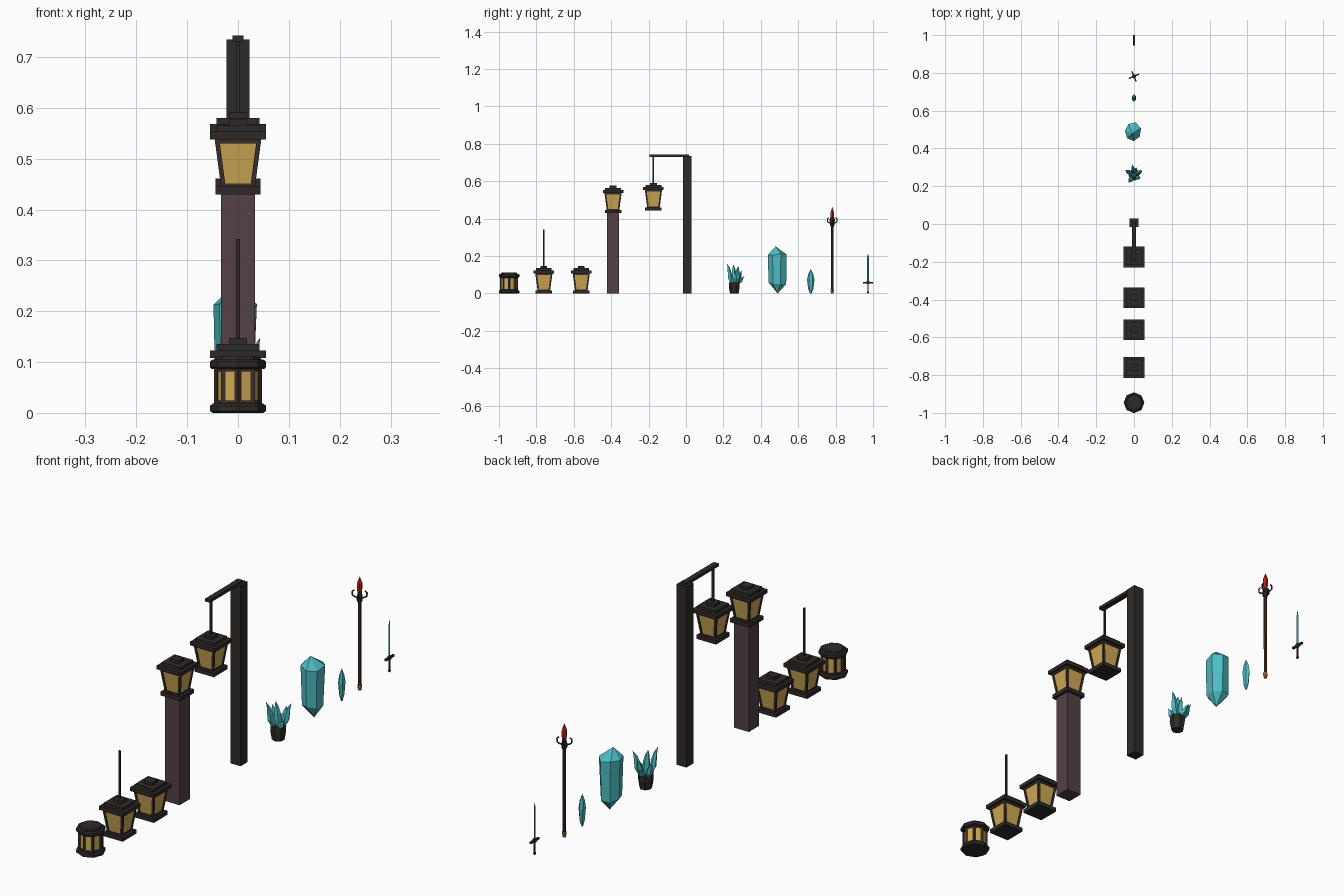
import bpy, math, random
from math import sin, cos, pi

if "Cube" in bpy.data.objects:
    bpy.data.objects.remove(bpy.data.objects["Cube"])

random.seed(4)

def mat(name, col):
    m = bpy.data.materials.new(name)
    m.diffuse_color = (*col, 1)
    m.use_nodes = True
    m.node_tree.nodes["Principled BSDF"].inputs["Base Color"].default_value = m.diffuse_color
    return m

IRON = mat("iron", (.028, .023, .021))
FRAME = mat("frame", (.045, .027, .024))
GLASS = mat("glass", (.62, .40, .09))
STONE = mat("stone", (.085, .052, .058))
TEAL = mat("teal", (.075, .50, .54))
WOOD = mat("wood", (.07, .03, .015))
BRASS = mat("brass", (.40, .22, .05))
RED = mat("red", (.5, .018, .01))


def loft(name, rings, n, m, rot=0, jitter=0):
    """Stack of horizontal n-gon rings (x, y, z, rx, ry); radius 0 makes a point."""
    verts, faces, idx = [], [], []
    for x, y, z, rx, ry in rings:
        if rx == 0:
            idx.append([len(verts)] * n)
            verts.append((x, y, z))
            continue
        idx.append(list(range(len(verts), len(verts) + n)))
        for k in range(n):
            a = rot + 2 * pi * k / n
            s = 1 + random.uniform(-jitter, 0)
            verts.append((x + rx * s * cos(a), y + ry * s * sin(a),
                          z + random.uniform(-1, 1) * jitter * .08))
    for a, b in zip(idx, idx[1:]):
        for k in range(n):
            j = (k + 1) % n
            f = list(dict.fromkeys((a[k], a[j], b[j], b[k])))
            if len(f) > 2:
                faces.append(f)
    if rings[0][3]:
        faces.append(idx[0][::-1])
    if rings[-1][3]:
        faces.append(idx[-1])
    me = bpy.data.meshes.new(name)
    me.from_pydata(verts, [], faces)
    me.materials.append(m)
    ob = bpy.data.objects.new(name, me)
    bpy.context.collection.objects.link(ob)
    return ob


def block(name, x, y, z0, z1, hx, hy, m, top=1):
    r = math.sqrt(2)
    return loft(name, [(x, y, z0, hx * r, hy * r), (x, y, z1, hx * r * top, hy * r * top)],
                4, m, pi / 4)


def turned(name, x, y, profile, n, m, rot=0):
    return loft(name, [(x, y, z, r, r) for z, r in profile], n, m, rot)


def lantern(name, y, z):
    block(name + "_base", 0, y, z, z + .016, .044, .044, IRON)
    block(name + "_glass", 0, y, z + .016, z + .102, .030, .030, GLASS, 1.4)
    block(name + "_top_rail", 0, y, z + .1, z + .108, .045, .045, FRAME)
    block(name + "_bottom_rail", 0, y, z + .016, z + .021, .033, .033, FRAME)
    w = .0045 * math.sqrt(2)
    for sx in (-1, 1):
        for sy in (-1, 1):
            loft(name + "_corner_bar",
                 [(sx * .029, y + sy * .029, z + .016, w, w),
                  (sx * .0405, y + sy * .0405, z + .102, w, w)], 4, FRAME, pi / 4)
    block(name + "_roof", 0, y, z + .108, z + .123, .055, .055, IRON)
    block(name + "_roof_step", 0, y, z + .123, z + .135, .042, .042, IRON)
    block(name + "_finial", 0, y, z + .135, z + .147, .018, .018, IRON)


# Octagonal lantern
Y = -.946
turned("round_lantern_base", 0, Y, [(0, .05), (.004, .055), (.014, .055), (.018, .05)], 8, IRON)
turned("round_lantern_glass", 0, Y, [(.017, .042), (.09, .042)], 8, GLASS)
for k in range(8):
    a = k * pi / 4
    turned("round_lantern_bar", .041 * cos(a), Y + .041 * sin(a),
           [(.017, .0065), (.09, .0065)], 4, FRAME, a)
turned("round_lantern_bottom_rail", 0, Y, [(.017, .045), (.024, .045)], 8, FRAME)
turned("round_lantern_top_rail", 0, Y, [(.081, .045), (.088, .045)], 8, FRAME)
turned("round_lantern_cap", 0, Y, [(.086, .051), (.09, .055), (.101, .055), (.105, .05),
                                   (.105, .043), (.111, .041)], 8, IRON)

# Square lanterns: with rod, on the ground, on a pillar, hanging
lantern("rod_lantern", -.76, 0)
block("lantern_rod", 0, -.76, .147, .342, .0035, .0035, IRON)
lantern("ground_lantern", -.56, 0)
block("pillar", 0, -.39, 0, .43, .033, .033, STONE)
lantern("pillar_lantern", -.39, .43)
lantern("hanging_lantern", -.174, .445)
block("hanging_rod", 0, -.174, .592, .73, .004, .004, IRON)
block("tall_post", 0, .007, 0, .734, .0225, .0225, IRON)
block("post_arm", 0, -.089, .73, .742, .011, .106, IRON)

# Crystal plant in a pot
PY = .259
turned("pot", 0, PY, [(0, .024), (.035, .030), (.06, .029)], 7, IRON, .3)
spikes = [  # base dx, dy, tip dx, dy, tip height, thickness
    (-.010, -.012, -.028, -.040, .160, .011),
    (.004, .000, -.008, -.006, .155, .013),
    (.012, .008, .044, .022, .148, .012),
    (.000, .014, -.010, .056, .095, .010),
    (-.014, .008, -.046, .026, .120, .011),
    (.012, -.012, .034, -.014, .090, .010),
    (.004, .012, .012, .040, .125, .010)]
for bx, by, tx, ty, h, r in spikes:
    rings = []
    for t, s in ((0, .9), (.3, 1.15), (.55, 1), (.8, .6), (1, 0)):
        u = t + .55 * sin(2 * pi * t) * .2   # slight S bend
        rings.append((bx + (tx - bx) * u, PY + by + (ty - by) * u,
                      .05 + (h - .05) * t, r * s, r * s))
    loft("crystal_spike", rings, 5, TEAL, bx * 90)

# Large and small free crystals
loft("large_crystal", [(0, .49, 0, 0, 0), (-.006, .489, .05, .042, .050),
                       (-.007, .489, .208, .047, .053), (-.008, .479, .252, 0, 0)],
     7, TEAL, .35, .13)
loft("small_crystal", [(0, .667, 0, .003, .004), (0, .667, .025, .008, .014),
                       (0, .667, .075, .011, .020), (0, .667, .105, .008, .013),
                       (0, .667, .132, 0, 0)], 6, TEAL, pi / 2)

# Staff with pronged head and red gem
SY = .782
turned("staff_shaft", 0, SY, [(.012, .006), (.36, .007)], 8, WOOD)
turned("staff_foot", 0, SY, [(0, .006), (.014, .0085), (.022, .0085)], 8, BRASS)
turned("staff_collar", 0, SY, [(.355, .007), (.365, .011), (.38, .011), (.395, .008)], 8, IRON)
turned("staff_gem", 0, SY, [(.385, .005), (.41, .011), (.435, .0105), (.462, 0)], 6, RED)
for k in range(4):
    a = k * pi / 2 + .4
    cu = bpy.data.curves.new("staff_prong", 'CURVE')
    cu.dimensions = '3D'
    cu.bevel_depth = .0032
    cu.bevel_resolution = 0
    cu.use_fill_caps = True
    path = ((.006, .375), (.018, .378), (.027, .384), (.028, .398), (.021, .405))
    sp = cu.splines.new('POLY')
    sp.points.add(len(path) - 1)
    for p, (r, z) in zip(sp.points, path):
        p.co = (r * cos(a), SY + r * sin(a), z, 1)
    cu.materials.append(IRON)
    ob = bpy.data.objects.new("staff_prong", cu)
    bpy.context.collection.objects.link(ob)
    bpy.context.view_layer.objects.active = ob
    ob.select_set(True)
    bpy.ops.object.convert(target='MESH')
    ob.select_set(False)

# Sword
WY = .973
loft("sword_blade", [(0, WY, .06, .0022, .0055), (0, WY, .195, .0018, .0045),
                     (0, WY, .215, 0, 0)], 4, TEAL)
block("sword_guard", 0, WY, .054, .062, .004, .027, IRON)
block("sword_guard_centre", 0, WY, .050, .066, .0045, .007, IRON)
turned("sword_grip", 0, WY, [(.008, .0035), (.054, .004)], 6, WOOD)
turned("sword_pommel", 0, WY, [(0, .003), (.005, .006), (.011, .004)], 6, IRON)
